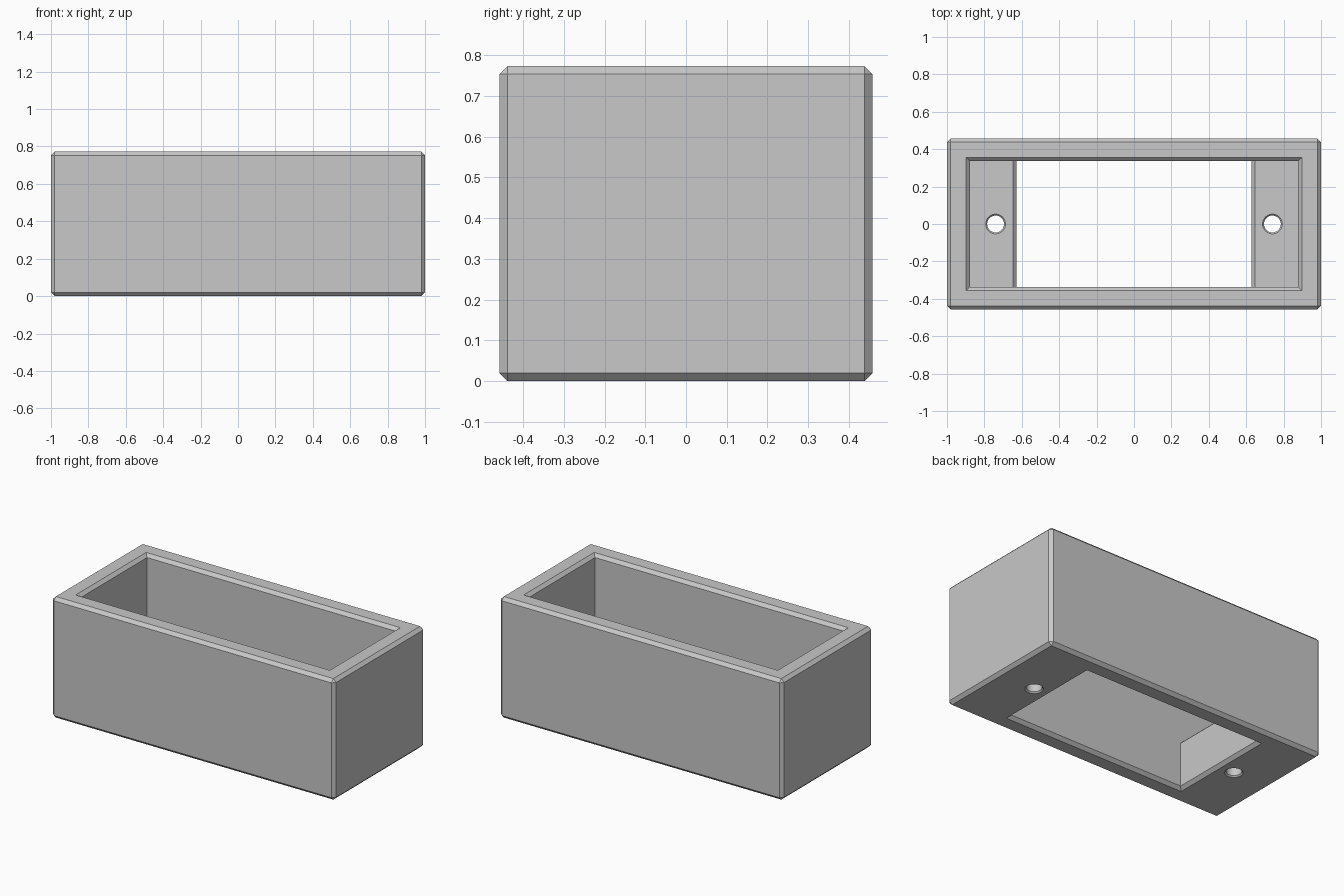
import bpy
import bmesh
from math import cos, sin, pi, radians

if "Cube" in bpy.data.objects:
    bpy.data.objects.remove(bpy.data.objects["Cube"])

# Main sizes
HALF_X, HALF_Y, HEIGHT = 1.0, 0.458, 0.773
CAVITY_X, CAVITY_Y = 0.878, 0.336
SLOT_X, SHELF_TOP = 0.627, 0.32
CHAMFER = 0.02
HOLE_X, HOLE_R, HOLE_CHAMFER = 0.74, 0.045, 0.008
OVER = 0.02  # how far cutters reach past the surfaces they cut

grey = bpy.data.materials.new("plain grey")
grey.use_nodes = True
grey.diffuse_color = (0.58, 0.58, 0.58, 1)
grey.node_tree.nodes["Principled BSDF"].inputs["Base Color"].default_value = grey.diffuse_color


def rect(hx, hy, z):
    return [(-hx, -hy, z), (hx, -hy, z), (hx, hy, z), (-hx, hy, z)]


def circle(x, r, z, sides=32):
    return [(x + r * cos(2 * pi * i / sides), r * sin(2 * pi * i / sides), z)
            for i in range(sides)]


def loft(name, sections):
    """Closed solid through matching loops of points."""
    bm = bmesh.new()
    rings = [[bm.verts.new(p) for p in s] for s in sections]
    bm.faces.new(rings[0])
    bm.faces.new(rings[-1])
    for a, b in zip(rings, rings[1:]):
        for i in range(len(a)):
            j = (i + 1) % len(a)
            bm.faces.new((a[i], a[j], b[j], b[i]))
    bmesh.ops.recalc_face_normals(bm, faces=bm.faces)
    mesh = bpy.data.meshes.new(name)
    bm.to_mesh(mesh)
    bm.free()
    mesh.materials.append(grey)
    obj = bpy.data.objects.new(name, mesh)
    bpy.context.collection.objects.link(obj)
    return obj


def apply(obj, mod):
    bpy.ops.object.select_all(action='DESELECT')
    bpy.context.view_layer.objects.active = obj
    obj.select_set(True)
    bpy.ops.object.modifier_apply(modifier=mod.name)


def cut(obj, cutter):
    cutter.hide_render = True
    mod = obj.modifiers.new("cut", 'BOOLEAN')
    mod.operation = 'DIFFERENCE'
    mod.solver = 'EXACT'
    mod.object = cutter
    apply(obj, mod)
    bpy.data.objects.remove(cutter)


# Outer block with chamfered edges
box = loft("open_box", [rect(HALF_X, HALF_Y, 0), rect(HALF_X, HALF_Y, HEIGHT)])
bevel = box.modifiers.new("chamfer", 'BEVEL')
bevel.width = CHAMFER
bevel.segments = 1
apply(box, bevel)

# Cavity and floor slot, leaving a chamfered shelf at each end
half = [(SLOT_X, -OVER), (SLOT_X, SHELF_TOP - CHAMFER), (SLOT_X + CHAMFER, SHELF_TOP),
        (CAVITY_X, SHELF_TOP), (CAVITY_X, HEIGHT + OVER)]
profile = half + [(-x, z) for x, z in reversed(half)]
cut(box, loft("cavity_cutter", [[(x, y, z) for x, z in profile]
                                for y in (-CAVITY_Y, CAVITY_Y)]))


# Flared edges of the rim and of the slot underneath
def flare(name, hx, hy, z, up):
    step = CHAMFER + OVER
    return loft(name, [rect(hx - OVER, hy - OVER, z - up * step),
                       rect(hx + step, hy + step, z + up * OVER)])


cut(box, flare("rim_cutter", CAVITY_X, CAVITY_Y, HEIGHT, 1))
cut(box, flare("slot_cutter", SLOT_X, CAVITY_Y, 0, -1))

# Countersunk screw hole through each shelf
wide = HOLE_R + HOLE_CHAMFER + OVER
for x in (-HOLE_X, HOLE_X):
    cut(box, loft("hole_cutter", [
        circle(x, wide, -OVER),
        circle(x, HOLE_R, HOLE_CHAMFER),
        circle(x, HOLE_R, SHELF_TOP - HOLE_CHAMFER),
        circle(x, wide, SHELF_TOP + OVER)]))

bpy.ops.object.shade_smooth_by_angle(angle=radians(30))
